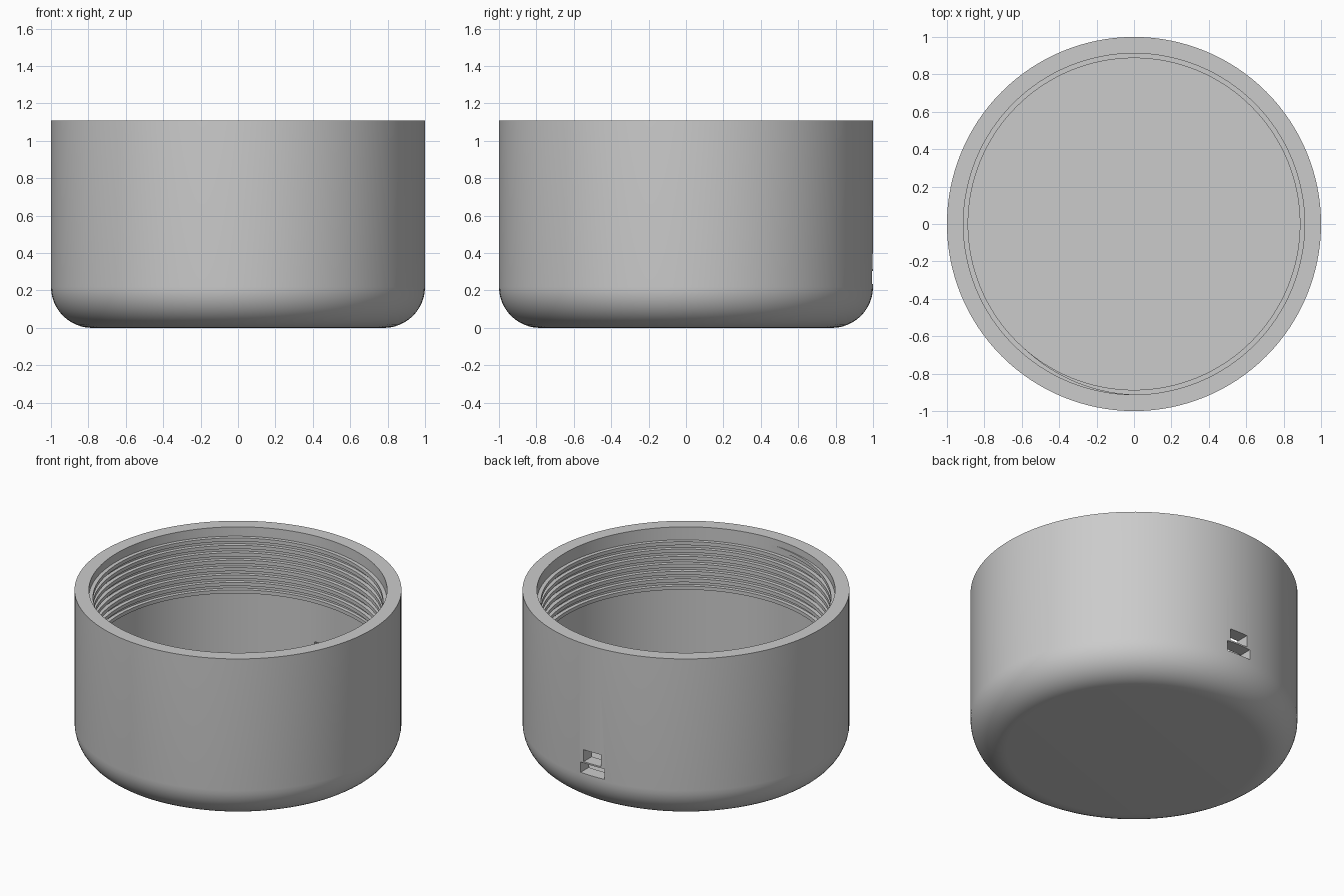
import bpy, bmesh
from math import sin, cos, pi, radians

cube = bpy.data.objects.get("Cube")
if cube:
    bpy.data.objects.remove(cube, do_unlink=True)

HEIGHT, OUTER, BORE, FLOOR, FILLET = 1.11, 1.0, 0.912, 0.23, 0.22
SEGMENTS = 128

grey = bpy.data.materials.new("plain grey")
grey.use_nodes = True
GREY = (0.6, 0.6, 0.6, 1)
grey.diffuse_color = GREY
grey.node_tree.nodes["Principled BSDF"].inputs["Base Color"].default_value = GREY


def make_object(name, bm):
    bmesh.ops.recalc_face_normals(bm, faces=bm.faces)
    mesh = bpy.data.meshes.new(name)
    bm.to_mesh(mesh)
    bm.free()
    mesh.materials.append(grey)
    obj = bpy.data.objects.new(name, mesh)
    bpy.context.collection.objects.link(obj)
    return obj


def select(obj):
    bpy.ops.object.select_all(action="DESELECT")
    obj.select_set(True)
    bpy.context.view_layer.objects.active = obj


def smooth(obj, angle):
    select(obj)
    bpy.ops.object.shade_smooth_by_angle(angle=radians(angle))


# Cup: lathed profile with a rounded lower edge and a straight bore
def build_cup():
    profile = [(0, 0)]
    for i in range(13):
        a = pi / 2 * i / 12
        profile.append((OUTER - FILLET + FILLET * sin(a), FILLET * (1 - cos(a))))
    profile += [(OUTER, HEIGHT), (BORE, HEIGHT), (BORE, FLOOR), (0, FLOOR)]
    bm = bmesh.new()
    verts = [bm.verts.new((r, 0, z)) for r, z in profile]
    edges = [bm.edges.new(pair) for pair in zip(verts, verts[1:])]
    bmesh.ops.spin(bm, geom=verts + edges, cent=(0, 0, 0), axis=(0, 0, 1),
                   angle=2 * pi, steps=SEGMENTS, use_duplicate=False)
    bmesh.ops.remove_doubles(bm, verts=bm.verts, dist=0.0005)
    return make_object("cup", bm)


# Port openings: box cutters through the back wall
def cut_opening(target, name, width, low, high):
    bm = bmesh.new()
    bmesh.ops.create_cube(bm, size=1)
    bmesh.ops.scale(bm, vec=(width, 0.4, high - low), verts=bm.verts)
    bmesh.ops.translate(bm, vec=(0, 0.95, (low + high) / 2), verts=bm.verts)
    cutter = make_object(name, bm)
    cutter.hide_render = True
    mod = target.modifiers.new(name, "BOOLEAN")
    mod.operation = "DIFFERENCE"
    mod.solver = "EXACT"
    mod.object = cutter
    select(target)
    bpy.ops.object.modifier_apply(modifier=mod.name)
    bpy.data.objects.remove(cutter, do_unlink=True)


# Internal thread: square section swept down a helix, fading out at both ends
def build_thread(turns=7.65, pitch=0.05, top=1.055, crest=0.887, half=0.012):
    bm = bmesh.new()
    steps = round(turns * SEGMENTS)
    fade = SEGMENTS / 9
    root = BORE + 0.006
    rings = []
    for i in range(steps + 1):
        a = -pi / 2 - 2 * pi * i / SEGMENTS
        z = top - pitch * i / SEGMENTS
        t = min(1, i / fade, (steps - i) / fade)
        tip = BORE + (crest - BORE) * t
        section = [(root, half), (tip, half), (tip, -half), (root, -half)]
        rings.append([bm.verts.new((r * cos(a), r * sin(a), z + dz))
                      for r, dz in section])
    for lower, upper in zip(rings, rings[1:]):
        for k in range(4):
            n = (k + 1) % 4
            bm.faces.new((lower[k], lower[n], upper[n], upper[k]))
    bm.faces.new(rings[0])
    bm.faces.new(rings[-1])
    return make_object("inner_thread", bm)


cup = build_cup()
cut_opening(cup, "connector_opening", 0.13, 0.315, 0.395)
cut_opening(cup, "board_slot", 0.18, 0.235, 0.305)
smooth(cup, 30)

thread = build_thread()
smooth(thread, 25)
